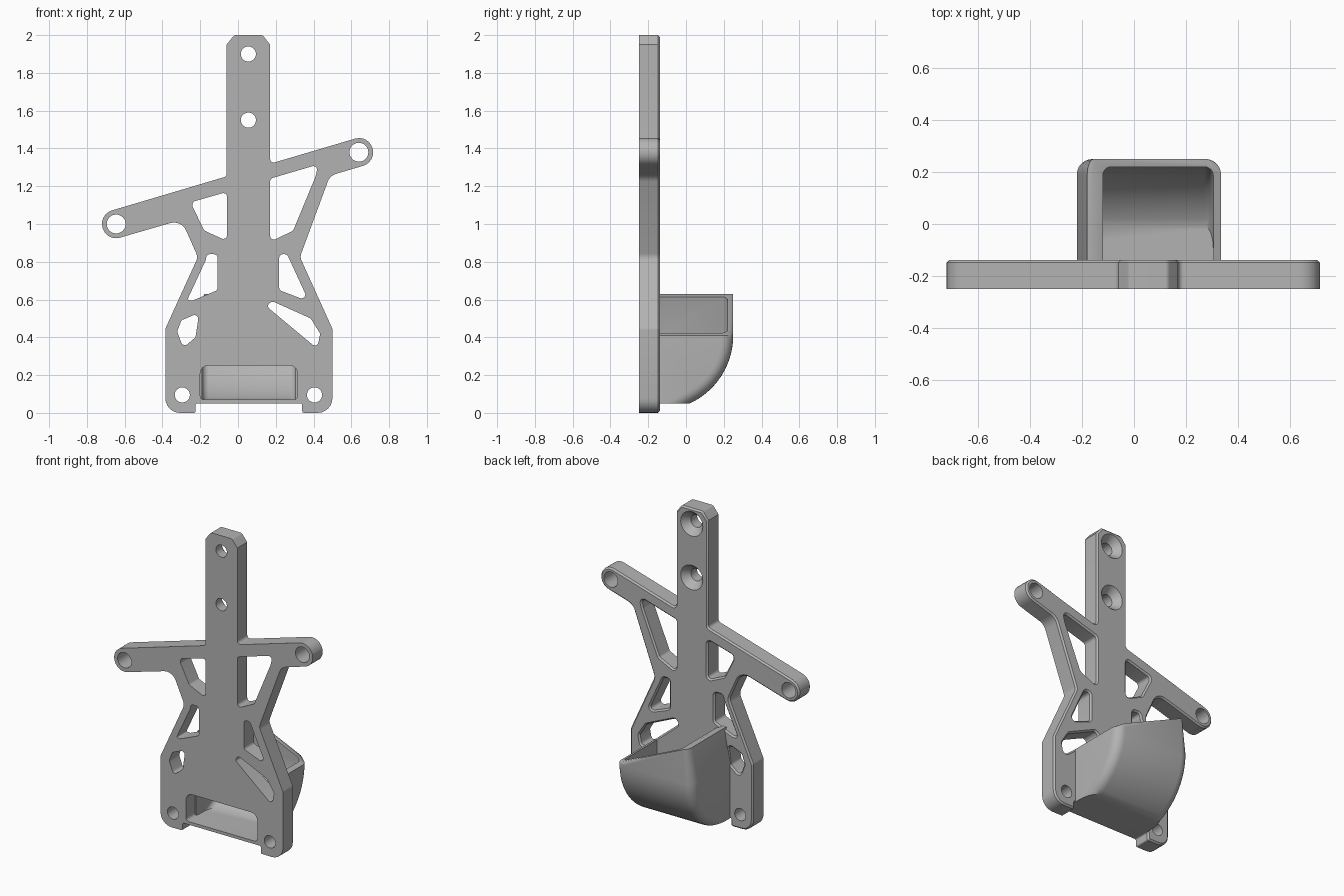
import bpy, bmesh, math
from mathutils import Vector

if "Cube" in bpy.data.objects:
    bpy.data.objects.remove(bpy.data.objects["Cube"])

FRONT, BACK, CH = -0.25, -0.138, 0.01

grey = bpy.data.materials.new("plain grey")
grey.diffuse_color = (0.45, 0.45, 0.45, 1)
grey.use_nodes = True
grey.node_tree.nodes["Principled BSDF"].inputs["Base Color"].default_value = grey.diffuse_color


def make_object(name, bm):
    bmesh.ops.recalc_face_normals(bm, faces=bm.faces[:])
    mesh = bpy.data.meshes.new(name)
    bm.to_mesh(mesh)
    bm.free()
    mesh.materials.append(grey)
    ob = bpy.data.objects.new(name, mesh)
    bpy.context.collection.objects.link(ob)
    return ob


def smooth(ob):
    bpy.ops.object.select_all(action='DESELECT')
    ob.select_set(True)
    bpy.context.view_layer.objects.active = ob
    bpy.ops.object.shade_smooth_by_angle(angle=math.radians(30))


def rounded(points, default=0.02, steps=6):
    """Closed polygon of (x, z[, radius]) with filleted corners."""
    out, n = [], len(points)
    for i, p in enumerate(points):
        c = Vector(p[:2])
        r = p[2] if len(p) > 2 else default
        a = (Vector(points[i - 1][:2]) - c)
        b = (Vector(points[(i + 1) % n][:2]) - c)
        half = a.angle(b) / 2
        if r == 0:
            out.append(c)
            continue
        t = min(r / math.tan(half), 0.49 * a.length, 0.49 * b.length)
        r = t * math.tan(half)
        a.normalize()
        b.normalize()
        mid = c + (a + b).normalized() * (r / math.sin(half))
        v0, v1 = c + a * t - mid, c + b * t - mid
        sweep = v0.angle_signed(v1)
        for k in range(steps + 1):
            ang = -sweep * k / steps
            ca, sa = math.cos(ang), math.sin(ang)
            out.append(mid + Vector((v0.x * ca - v0.y * sa, v0.x * sa + v0.y * ca)))
    return out


def circle(x, z, r, n=32):
    return [Vector((x + r * math.cos(2 * math.pi * k / n),
                    z + r * math.sin(2 * math.pi * k / n))) for k in range(n)]


def offset(loop, d):
    """Move a loop inward (positive) or outward (negative) with mitred corners."""
    n = len(loop)
    area = sum(loop[i - 1].cross(loop[i]) for i in range(n))
    s = d if area > 0 else -d
    out = []
    for i in range(n):
        e0 = (loop[i] - loop[i - 1]).normalized()
        e1 = (loop[(i + 1) % n] - loop[i]).normalized()
        n0, n1 = Vector((-e0.y, e0.x)), Vector((-e1.y, e1.x))
        out.append(loop[i] + (n0 + n1) * (s / (1 + n0.dot(n1))))
    return out


# ---- back plate: outline, openings and bolt holes as stacks of (loop, y) ----
outline = rounded([
    (-0.06, 1.95, 0), (-0.06, 1.252, 0.02), (-0.738, 1.051, 0.0745), (-0.696, 0.907, 0.0745),
    (-0.30, 1.022, 0.07), (-0.212, 0.825, 0.05), (-0.385, 0.445, 0.03), (-0.385, 0.0, 0.09),
    (-0.225, 0.0, 0.01), (-0.225, 0.05, 0.01), (0.34, 0.05, 0.01), (0.34, 0.0, 0.01),
    (0.50, 0.0, 0.09), (0.50, 0.445, 0.03), (0.328, 0.825, 0.05), (0.487, 1.256, 0.07),
    (0.733, 1.329, 0.0745), (0.691, 1.473, 0.0745), (0.17, 1.319, 0.02), (0.17, 1.95, 0),
    (0.13, 2.0, 0.02), (-0.02, 2.0, 0.02)])

openings = [
    [(-0.24, 1.118), (-0.058, 1.17), (-0.058, 0.91), (-0.178, 0.965), (-0.24, 1.09)],
    [(0.17, 1.24), (0.425, 1.315), (0.41, 1.25), (0.292, 0.965), (0.17, 0.905)],
    [(-0.165, 0.84), (-0.108, 0.84), (-0.108, 0.65), (-0.24, 0.595), (-0.27, 0.595), (-0.17, 0.81)],
    [(0.218, 0.84), (0.26, 0.84), (0.375, 0.59), (0.218, 0.65)],
    [(-0.205, 0.53), (-0.225, 0.40), (-0.29, 0.345), (-0.322, 0.43), (-0.30, 0.49)],
    [(0.15, 0.565), (0.18, 0.592), (0.385, 0.50), (0.435, 0.42), (0.42, 0.34)],
]
window = [(-0.2, 0.07), (0.315, 0.07), (0.315, 0.252, 0.045), (-0.2, 0.252, 0.045)]

stacks = [[(outline, FRONT), (outline, BACK - CH), (offset(outline, CH), BACK)]]
for pts in openings:
    lp = rounded(pts)
    stacks.append([(lp, FRONT), (lp, BACK - CH), (offset(lp, -CH), BACK)])
lp = rounded(window)
stacks.append([(lp, FRONT), (lp, BACK)])
for x, z, r in [(0.64, 1.38, 0.05), (-0.645, 1.0, 0.05), (-0.295, 0.095, 0.04), (0.405, 0.095, 0.04)]:
    stacks.append([(circle(x, z, r), FRONT), (circle(x, z, r), BACK)])
for z in (1.9, 1.55):  # countersunk holes
    stacks.append([(circle(0.055, z, 0.04), FRONT), (circle(0.055, z, 0.04), -0.185),
                   (circle(0.055, z, 0.08), BACK)])

bm = bmesh.new()
caps = ([], [])
for stack in stacks:
    rings = [[bm.verts.new((p.x, y, p.y)) for p in loop] for loop, y in stack]
    n = len(rings[0])
    for lo, hi in zip(rings, rings[1:]):
        for i in range(n):
            bm.faces.new((lo[i - 1], lo[i], hi[i], hi[i - 1]))
    for cap, ring in zip(caps, (rings[0], rings[-1])):
        cap.extend(bm.edges.get((ring[i - 1], ring[i])) for i in range(n))
for cap, ny in zip(caps, (-1, 1)):
    bmesh.ops.triangle_fill(bm, edges=cap, use_beauty=True, normal=(0, ny, 0))
plate = make_object("back_plate", bm)


# ---- scoop: curved side profile pulled along x, trimmed, back corners rounded ----
def scoop_solid(name, x0, x1, y0, floor, top, radius, cuts, fillet):
    cy, cz = -0.147, 0.41
    a1 = math.asin((cz - floor) / radius)
    prof = [(y0, top), (y0, floor)]
    prof += [(cy + radius * math.cos(a1 * (1 - k / 14)), cz - radius * math.sin(a1 * (1 - k / 14)))
             for k in range(15)]
    prof.append((cy + radius, top))
    bm = bmesh.new()
    face = bm.faces.new([bm.verts.new((x0, y, z)) for y, z in prof])
    ext = bmesh.ops.extrude_face_region(bm, geom=[face])
    bmesh.ops.translate(bm, vec=(x1 - x0, 0, 0),
                        verts=[g for g in ext["geom"] if isinstance(g, bmesh.types.BMVert)])
    for (ax, az), (bx, bz) in cuts:  # keep the side below each line
        normal = Vector((az - bz, 0, bx - ax))
        bmesh.ops.bisect_plane(bm, geom=bm.verts[:] + bm.edges[:] + bm.faces[:], dist=1e-5,
                               plane_co=(ax, 0, az), plane_no=normal, clear_outer=True)
        bmesh.ops.holes_fill(bm, edges=[e for e in bm.edges if e.is_boundary], sides=0)
    bmesh.ops.recalc_face_normals(bm, faces=bm.faces[:])
    corner = []
    for e in bm.edges:
        f, g = sorted(e.link_faces, key=lambda q: abs(q.normal.x))
        if abs(g.normal.x) > 0.9 and abs(f.normal.x) < 0.1 and f.normal.y > 0.2:
            corner.append(e)
    bmesh.ops.bevel(bm, geom=corner, offset=fillet, offset_type='OFFSET', segments=6,
                    profile=0.5, affect='EDGES', clamp_overlap=False)
    return make_object(name, bm)


scoop = scoop_solid("scoop", -0.22, 0.335, -0.16, 0.05, 0.63, 0.397,
                    [((-0.22, 0.41), (-0.18, 0.63)), ((-0.155, 0.63), (0.335, 0.41))], 0.06)
cavity = scoop_solid("scoop_cavity", -0.19, 0.305, -0.22, 0.07, 0.8, 0.367,
                     [((-0.19, 0.38), (-0.12, 0.615))], 0.035)
cavity.hide_render = True
mod = scoop.modifiers.new("hollow", 'BOOLEAN')
mod.operation = 'DIFFERENCE'
mod.solver = 'EXACT'
mod.object = cavity
bpy.context.view_layer.objects.active = scoop
bpy.ops.object.modifier_apply(modifier=mod.name)
bpy.data.objects.remove(cavity)

for ob in (plate, scoop):
    smooth(ob)
